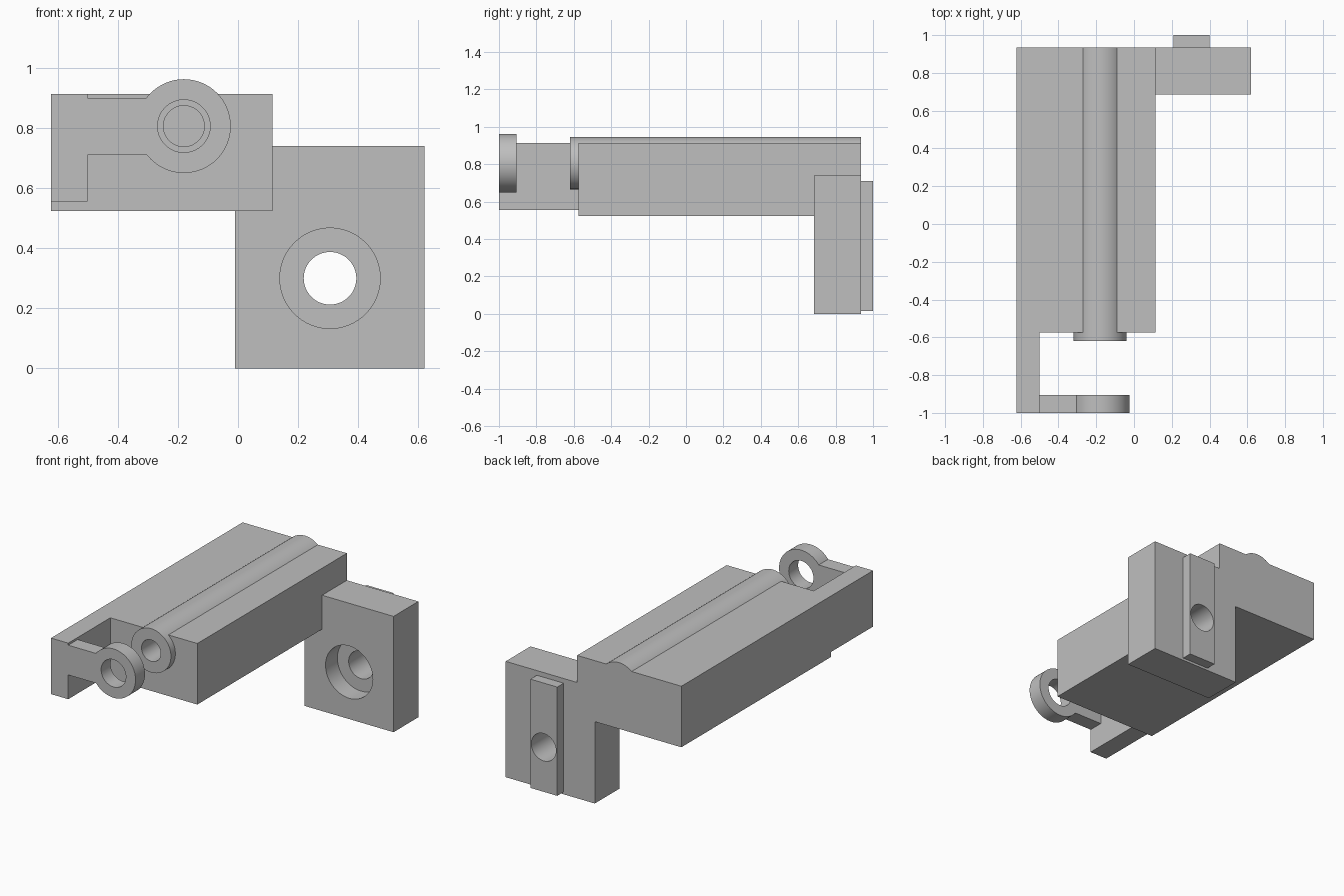
import bpy
import math

cube = bpy.data.objects.get("Cube")
if cube:
    bpy.data.objects.remove(cube, do_unlink=True)

# Single flat grey
grey = bpy.data.materials.new("plain_grey")
grey.use_nodes = True
GREY = (0.52, 0.52, 0.52, 1)
grey.diffuse_color = GREY
grey.node_tree.nodes["Principled BSDF"].inputs["Base Color"].default_value = GREY


def finish(obj, name):
    obj.name = name
    obj.data.materials.clear()
    obj.data.materials.append(grey)
    return obj


def box(name, x, y, z):
    """Box from (min, max) pairs."""
    centre = [(a + b) / 2 for a, b in (x, y, z)]
    bpy.ops.mesh.primitive_cube_add(size=1, location=centre)
    obj = bpy.context.object
    obj.scale = [b - a for a, b in (x, y, z)]
    bpy.ops.object.transform_apply(location=True, rotation=True, scale=True)
    return finish(obj, name)


def rod(name, x, z, radius, y):
    """Cylinder lying along y."""
    bpy.ops.mesh.primitive_cylinder_add(
        vertices=64, radius=radius, depth=y[1] - y[0],
        location=(x, sum(y) / 2, z), rotation=(math.pi / 2, 0, 0))
    obj = bpy.context.object
    bpy.ops.object.transform_apply(location=True, rotation=True, scale=True)
    return finish(obj, name)


def combine(target, others, operation):
    """Apply a boolean with each helper, then discard the helper."""
    bpy.ops.object.select_all(action='DESELECT')
    target.select_set(True)
    bpy.context.view_layer.objects.active = target
    for other in others:
        other.hide_render = True
        mod = target.modifiers.new(operation.title(), 'BOOLEAN')
        mod.operation = operation
        mod.solver = 'EXACT'
        mod.object = other
        bpy.ops.object.modifier_apply(modifier=mod.name)
        bpy.data.objects.remove(other, do_unlink=True)


def smooth(obj):
    bpy.ops.object.select_all(action='DESELECT')
    obj.select_set(True)
    bpy.context.view_layer.objects.active = obj
    bpy.ops.object.shade_smooth_by_angle(angle=math.radians(30))


FRONT, BACK = -0.575, 0.935
TUBE_X, TUBE_Z = -0.18, 0.806
HOLE_X, HOLE_Z = 0.306, 0.30

# Long body with the half-sunk tube and the drop-down mount
body = box("body", (-0.622, 0.115), (FRONT, BACK), (0.523, 0.913))
tube = rod("tube", TUBE_X, TUBE_Z, 0.14, (-0.62, BACK))
mount = box("mount", (-0.01, 0.62), (0.685, BACK), (0, 0.74))
rail = box("rail", (0.21, 0.4), (BACK - 0.02, 1), (0.015, 0.71))
combine(body, [mount, rail, tube], 'UNION')

# Blind tube bore, and the counterbored hole through mount and rail
combine(body, [
    rod("tube_bore", TUBE_X, TUBE_Z, 0.068, (-0.7, 0.8)),
    rod("counterbore", HOLE_X, HOLE_Z, 0.167, (0.6, 0.805)),
    rod("through_hole", HOLE_X, HOLE_Z, 0.0875, (0.6, 1.1)),
], 'DIFFERENCE')
smooth(body)

# Forward arm carrying the guide ring
arm = box("front_arm", (-0.622, -0.5), (-1, FRONT), (0.555, 0.913))
bar = box("ring_bar", (-0.51, -0.28), (-1, -0.905), (0.71, 0.9))
ring = rod("guide_ring", TUBE_X, TUBE_Z, 0.156, (-1, -0.905))
combine(arm, [bar, ring], 'UNION')
combine(arm, [rod("ring_hole", TUBE_X, TUBE_Z, 0.0875, (-1.1, -0.8))], 'DIFFERENCE')
smooth(arm)
